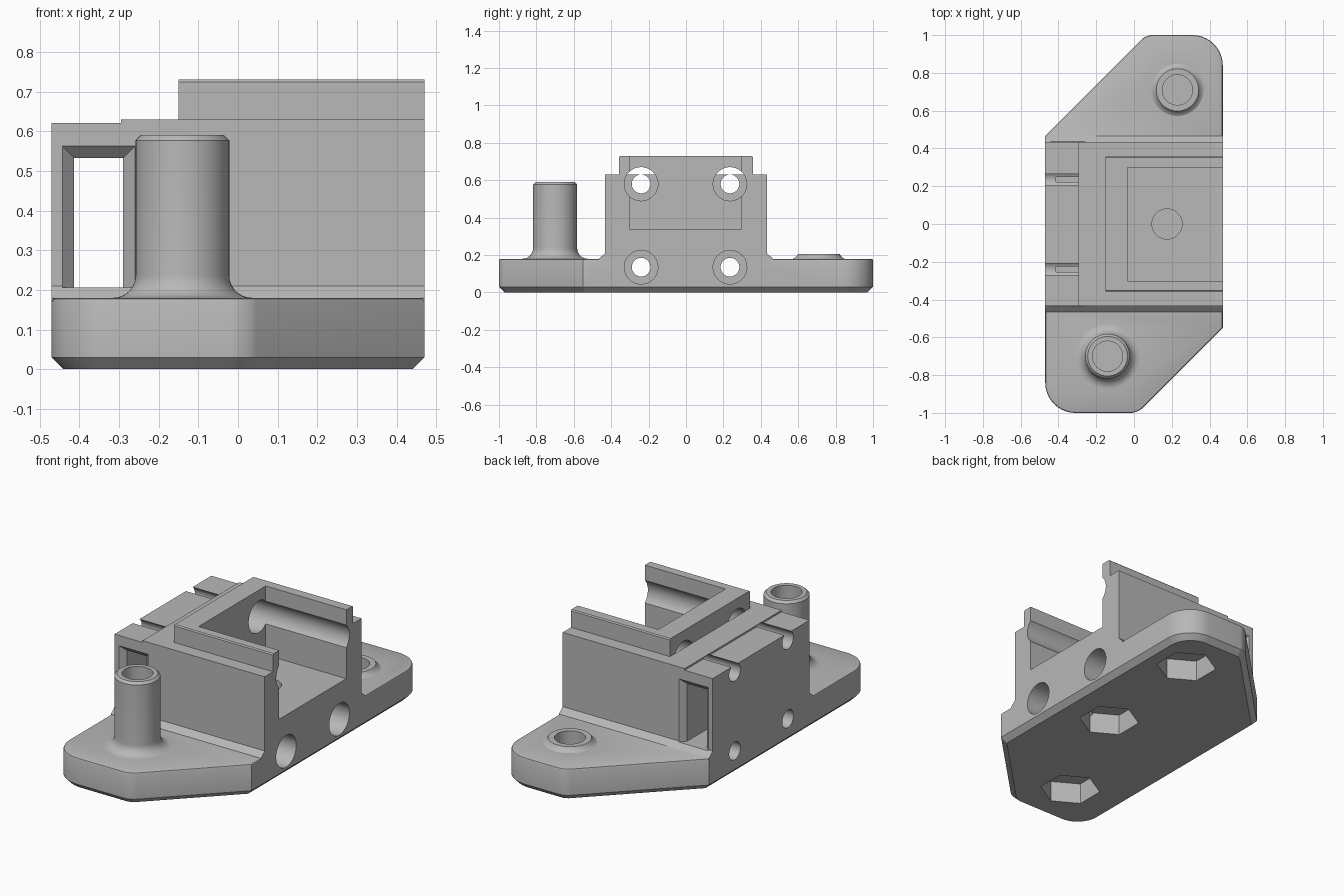
import bpy, bmesh, math
from mathutils import Matrix, Vector

default = bpy.data.objects.get("Cube")
if default:
    bpy.data.objects.remove(default, do_unlink=True)

grey = bpy.data.materials.new("plain_grey")
grey.use_nodes = True
grey.diffuse_color = (0.48, 0.48, 0.48, 1)
grey.node_tree.nodes["Principled BSDF"].inputs["Base Color"].default_value = grey.diffuse_color


def finish(name, bm):
    bmesh.ops.recalc_face_normals(bm, faces=bm.faces)
    mesh = bpy.data.meshes.new(name)
    bm.to_mesh(mesh)
    bm.free()
    mesh.materials.append(grey)
    obj = bpy.data.objects.new(name, mesh)
    bpy.context.collection.objects.link(obj)
    return obj


def loft(name, rings):
    """Skin equal-length rings of points and cap both ends."""
    bm = bmesh.new()
    loops = [[bm.verts.new(p) for p in ring] for ring in rings]
    n = len(loops[0])
    for a, b in zip(loops, loops[1:]):
        for i in range(n):
            j = (i + 1) % n
            bm.faces.new((a[i], a[j], b[j], b[i]))
    bm.faces.new(loops[0])
    bm.faces.new(loops[-1])
    return finish(name, bm)


def prism_x(name, profile, x0, x1):
    return loft(name, [[(x, y, z) for y, z in profile] for x in (x0, x1)])


def box(name, lo, hi):
    profile = [(lo[1], lo[2]), (hi[1], lo[2]), (hi[1], hi[2]), (lo[1], hi[2])]
    return prism_x(name, profile, lo[0], hi[0])


def lathe(name, centre, profile, sides=64, turn=0.0):
    """Stack circles given as (radius, z) around a vertical axis."""
    angles = [turn + math.tau * i / sides for i in range(sides)]
    return loft(name, [[(centre[0] + r * math.cos(a), centre[1] + r * math.sin(a), z)
                        for a in angles] for r, z in profile])


def cylinder_x(name, y, z, r, x0, x1, sides=48):
    angles = [math.tau * i / sides for i in range(sides)]
    ring = [(y + r * math.cos(a), z + r * math.sin(a)) for a in angles]
    return prism_x(name, ring, x0, x1)


def combine(target, tool, operation):
    mod = target.modifiers.new("combine", "BOOLEAN")
    mod.operation, mod.solver, mod.object = operation, "EXACT", tool
    bpy.context.view_layer.objects.active = target
    bpy.ops.object.modifier_apply(modifier=mod.name)
    bpy.data.objects.remove(tool, do_unlink=True)


def make_base():
    """Flange plate: outline corners with the rounding offset of each."""
    top = 0.18
    corners = [(-0.47, -1, 0.16), (0.02, -1, 0.07), (0.47, -0.55, 0),
               (0.47, 1, 0.16), (0.063, 1, 0.06), (-0.47, 0.467, 0)]
    bm = bmesh.new()
    face = bm.faces.new([bm.verts.new((x, y, 0)) for x, y, _ in corners])
    made = bmesh.ops.extrude_face_region(bm, geom=[face])["geom"]
    bmesh.ops.translate(bm, vec=(0, 0, top),
                        verts=[v for v in made if isinstance(v, bmesh.types.BMVert)])
    for x, y, offset in corners:
        if offset:
            edges = [e for e in bm.edges if all(
                (v.co.xy - Vector((x, y))).length < 1e-4 for v in e.verts)]
            bmesh.ops.bevel(bm, geom=edges, offset=offset, offset_type="OFFSET" if x * y > 0.4 else "WIDTH",
                            segments=10, profile=0.5, affect="EDGES")
    # Chamfered underside and softened top rim
    for z, offset, segments in ((0, 0.03, 1), (top, 0.01, 2)):
        edges = [e for e in bm.edges if all(abs(v.co.z - z) < 1e-5 for v in e.verts)]
        bmesh.ops.bevel(bm, geom=edges, offset=offset, segments=segments,
                        profile=0.5, affect="EDGES")
    return finish("mounting_bracket", bm)


bracket = make_base()

# Central body with sloped feet, and the raised collar on top
body = [(-0.465, 0.1), (0.465, 0.1), (0.465, 0.18), (0.433, 0.21),
        (0.433, 0.63), (-0.433, 0.63), (-0.433, 0.21), (-0.465, 0.18)]
combine(bracket, prism_x("body", body, -0.47, 0.47), "UNION")
collar = [(-0.358, 0.5), (0.358, 0.5), (0.358, 0.724), (0.352, 0.73),
          (-0.352, 0.73), (-0.358, 0.724)]
combine(bracket, prism_x("collar", collar, -0.15, 0.47), "UNION")

# Tall post and low boss, both flared into the flange
post_at, boss_at, middle = (-0.14, -0.70), (0.23, 0.71), (0.175, 0)


def flare(r, height):
    steps = [math.pi / 2 * i / 8 for i in range(9)]
    return [(r + height * (1 - math.sin(a)), 0.18 + height * (1 - math.cos(a))) for a in steps]


post = [(0.175, 0.15)] + flare(0.118, 0.057) + [(0.118, 0.577), (0.105, 0.59)]
combine(bracket, lathe("post", post_at, post), "UNION")
boss = [(0.14, 0.15), (0.138, 0.18), (0.127, 0.186), (0.118, 0.196), (0.112, 0.205)]
combine(bracket, lathe("boss", boss_at, boss), "UNION")

cutters = [
    box("rear_step", (-0.6, -0.6, 0.62), (-0.295, 0.6, 0.8)),
    box("pocket", (-0.035, -0.303, 0.34), (0.6, 0.298, 0.9)),
]

# Cross window with flared mouths
outer, inner = (-0.443, -0.26, 0.562), (-0.413, -0.29, 0.532)
stations = [(-0.47, outer), (-0.433, outer), (-0.403, inner),
            (0.403, inner), (0.433, outer), (0.47, outer)]
cutters.append(loft("window", [
    [(a, y, 0.206), (b, y, 0.206), (b, y, h), (a, y, h)] for y, (a, b, h) in stations]))

# Four lengthwise bolt holes with wide counterbores
for y in (-0.24, 0.235):
    for z in (0.135, 0.58):
        cutters.append(cylinder_x("bolt_hole", y, z, 0.05, -0.6, 0.6))
        cutters.append(cylinder_x("counterbore", y, z, 0.09, -0.15, 0.6))

# Screw holes from above and hexagonal nut seats from below
for centre, top in ((post_at, 0.7), (boss_at, 0.4), (middle, 0.4)):
    cutters.append(lathe("screw_hole", centre, [(0.08, 0.13), (0.08, top)], 48))
    cutters.append(lathe("nut_seat", centre, [(0.16, -0.1), (0.16, 0.12)], 6, math.pi / 6))

for cutter in cutters:
    combine(bracket, cutter, "DIFFERENCE")

bpy.ops.object.select_all(action="DESELECT")
bracket.select_set(True)
bpy.context.view_layer.objects.active = bracket
bpy.ops.object.shade_smooth_by_angle(angle=math.radians(28))
